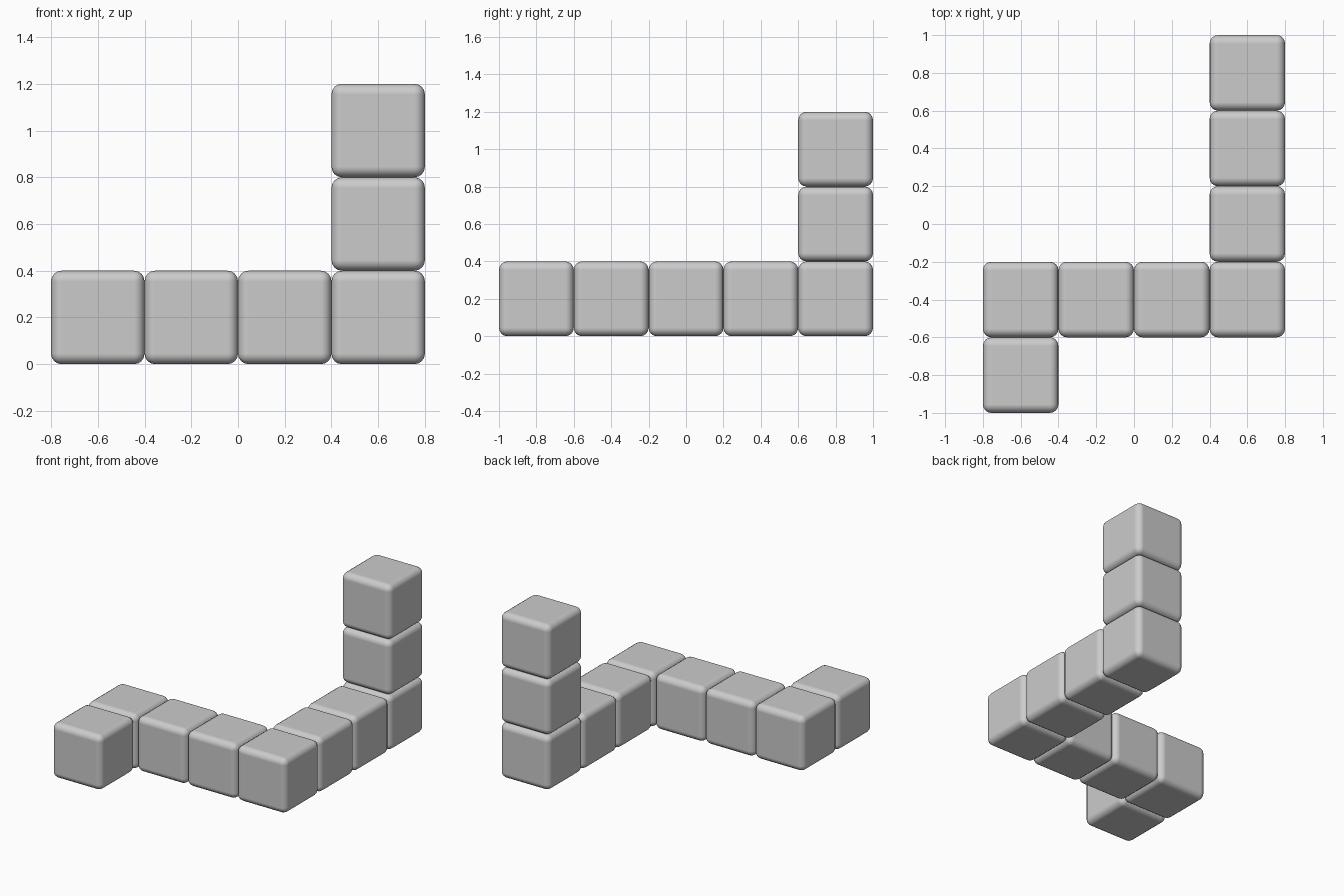
import bpy

if "Cube" in bpy.data.objects:
    bpy.data.objects.remove(bpy.data.objects["Cube"])

SIZE = 0.4      # cube edge
RADIUS = 0.045  # rounded edge


def rounded_cube(name, cell):
    # Cell indices to centre: footprint is 4 x 5 cells, base on z = 0
    i, j, k = cell
    loc = ((i - 1.5) * SIZE, (j - 2) * SIZE, (k + 0.5) * SIZE)
    bpy.ops.mesh.primitive_cube_add(size=SIZE, location=loc)
    ob = bpy.context.object
    ob.name = name
    bev = ob.modifiers.new("rounding", "BEVEL")
    bev.width = RADIUS
    bev.segments = 4
    bev.limit_method = 'NONE'
    bev.harden_normals = True
    bpy.ops.object.shade_smooth()
    return ob


# Front stub
rounded_cube("front_cube", (0, 0, 0))

# Row running left to right
for i in range(4):
    rounded_cube(f"row_cube_{i + 1}", (i, 1, 0))

# Arm running to the back
for j in range(2, 5):
    rounded_cube(f"arm_cube_{j - 1}", (3, j, 0))

# Tower on the back corner
for k in range(1, 3):
    rounded_cube(f"tower_cube_{k}", (3, 4, k))
